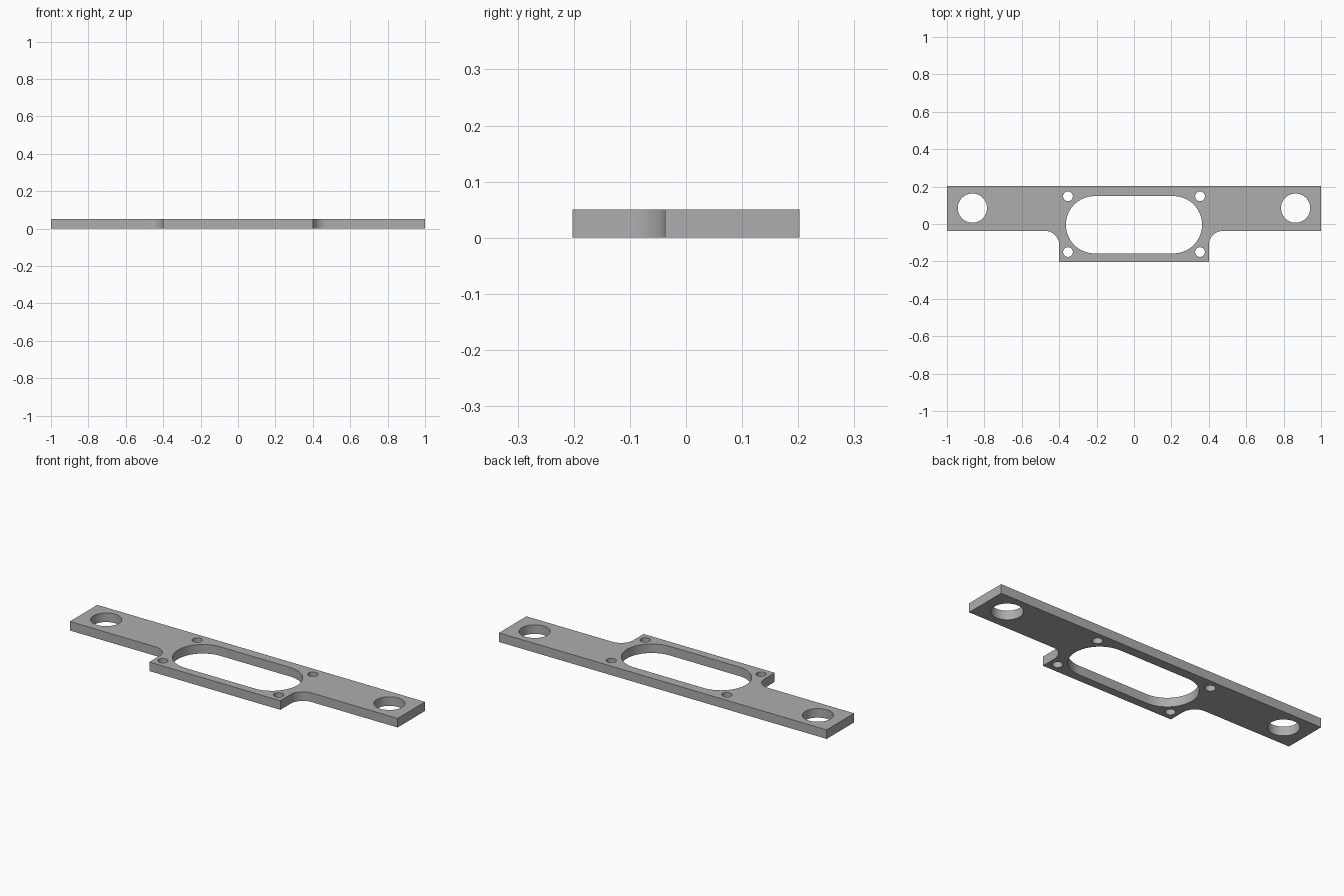
import bpy, bmesh, math

if "Cube" in bpy.data.objects:
    bpy.data.objects.remove(bpy.data.objects["Cube"])

THICK = 0.05
TOP, WING, TAB = 0.202, -0.037, 0.40   # back edge, lower wing edge, tab half width
FILLET = 0.075


def arc(cx, cy, r, a0, a1, n):
    """Points on an arc, angles in degrees, both ends included."""
    return [(cx + r * math.cos(math.radians(a0 + (a1 - a0) * i / n)),
             cy + r * math.sin(math.radians(a0 + (a1 - a0) * i / n)))
            for i in range(n + 1)]


def circle(cx, cy, r, n=48):
    return arc(cx, cy, r, 0, 360, n)[:-1]


# Outer outline: right half, then its mirror image
right = [(TAB, -TOP)]
right += arc(TAB + FILLET, WING - FILLET, FILLET, 180, 90, 16)
right += [(1.0, WING), (1.0, TOP)]
loops = [right + [(-x, y) for x, y in reversed(right)]]

# Central slot with round ends
SLOT_Y, SLOT_R, SLOT_X = -0.004, 0.153, 0.211
loops.append(arc(SLOT_X, SLOT_Y, SLOT_R, -90, 90, 32)
             + arc(-SLOT_X, SLOT_Y, SLOT_R, 90, 270, 32))

# Large mounting holes and small screw holes
for side in (-1, 1):
    loops.append(circle(side * 0.864, 0.085, 0.078))
    for y in (-0.15, 0.148):
        loops.append(circle(side * 0.353, y, 0.026, 32))

# Filled and extruded profile
curve = bpy.data.curves.new("plate_profile", 'CURVE')
curve.dimensions = '2D'
curve.fill_mode = 'BOTH'
curve.extrude = THICK / 2
for pts in loops:
    s = curve.splines.new('POLY')
    s.points.add(len(pts) - 1)
    for p, (x, y) in zip(s.points, pts):
        p.co = (x, y, 0, 1)
    s.use_cyclic_u = True
plate = bpy.data.objects.new("mounting_plate", curve)
bpy.context.collection.objects.link(plate)
bpy.context.view_layer.objects.active = plate
plate.select_set(True)
bpy.ops.object.convert(target='MESH')
plate = bpy.context.object

# Weld the caps to the walls and stand the plate on the ground
bm = bmesh.new()
bm.from_mesh(plate.data)
bmesh.ops.remove_doubles(bm, verts=bm.verts, dist=1e-5)
bmesh.ops.translate(bm, verts=bm.verts, vec=(0, 0, THICK / 2))
bmesh.ops.recalc_face_normals(bm, faces=bm.faces)
bm.to_mesh(plate.data)
bm.free()

grey = bpy.data.materials.new("plain grey")
grey.diffuse_color = (0.42, 0.42, 0.42, 1)
grey.use_nodes = True
grey.node_tree.nodes["Principled BSDF"].inputs["Base Color"].default_value = grey.diffuse_color
plate.data.materials.clear()
plate.data.materials.append(grey)
bpy.ops.object.shade_smooth_by_angle(angle=math.radians(30))
